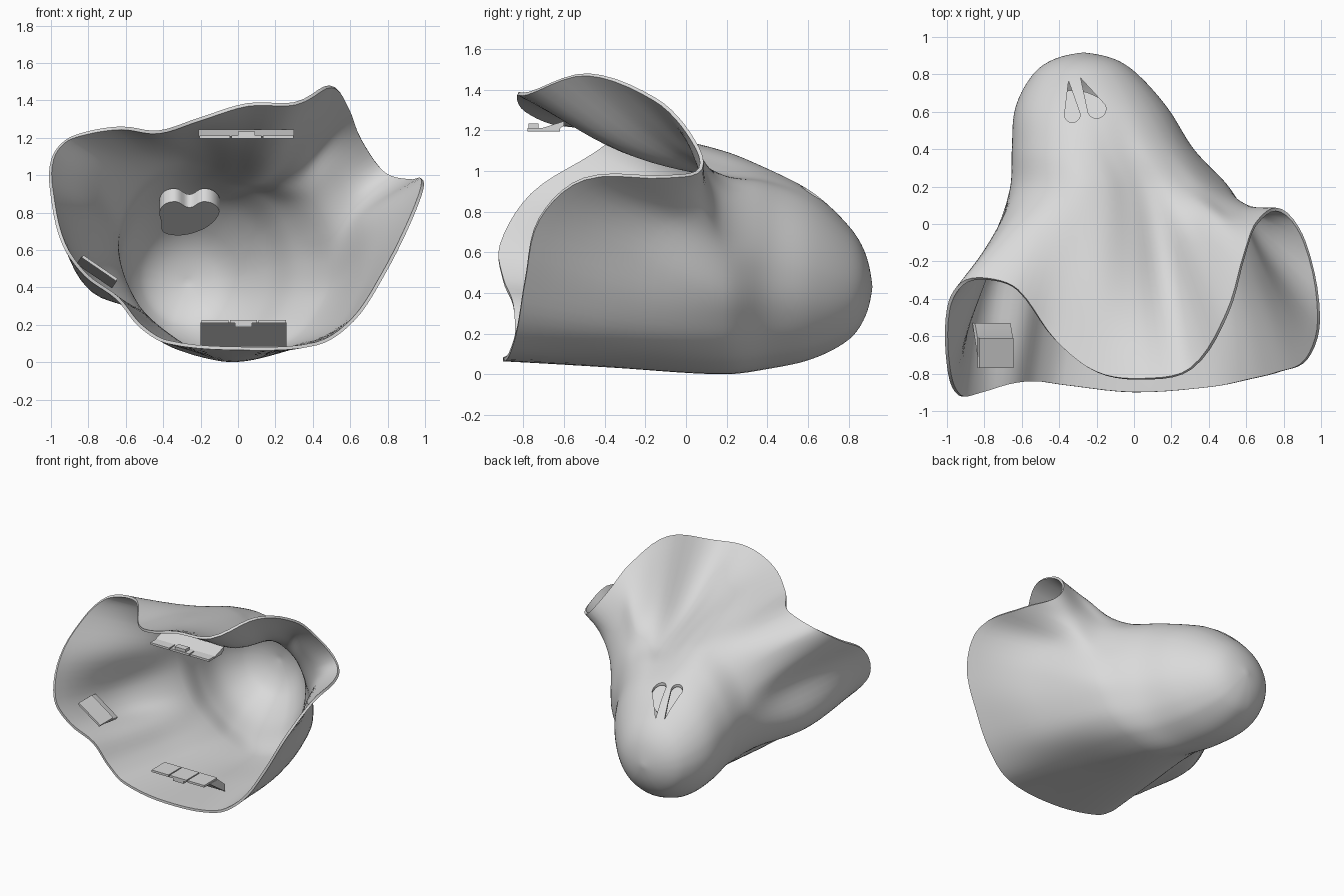
import bpy, bmesh, math
from mathutils import Vector, Matrix
from mathutils.geometry import interpolate_bezier

cube = bpy.data.objects.get("Cube")
if cube:
    bpy.data.objects.remove(cube, do_unlink=True)

grey = bpy.data.materials.new("plain_grey")
grey.use_nodes = True
grey.diffuse_color = (0.7, 0.7, 0.7, 1)
grey.node_tree.nodes["Principled BSDF"].inputs["Base Color"].default_value = (0.7, 0.7, 0.7, 1)


def finish(name, bm, matrix=Matrix()):
    mesh = bpy.data.meshes.new(name)
    bm.to_mesh(mesh)
    bm.free()
    mesh.transform(matrix)
    mesh.materials.append(grey)
    obj = bpy.data.objects.new(name, mesh)
    bpy.context.collection.objects.link(obj)
    return obj


def add_prism(bm, outline, offset):
    """Extrude a closed outline of points along an offset vector."""
    face = bm.faces.new([bm.verts.new(p) for p in outline])
    result = bmesh.ops.extrude_face_region(bm, geom=[face])
    moved = [v for v in result["geom"] if isinstance(v, bmesh.types.BMVert)]
    bmesh.ops.translate(bm, verts=moved, vec=offset)
    bmesh.ops.recalc_face_normals(bm, faces=bm.faces)


def add_box(bm, centre, size):
    matrix = Matrix.Translation(centre) @ Matrix.Diagonal((*size, 1))
    bmesh.ops.create_cube(bm, size=1, matrix=matrix)


def spline(points, steps):
    """Smooth path through points; the first and last only steer the ends."""
    path = []
    for before, start, end, after in zip(points, points[1:], points[2:], points[3:]):
        reach = (end - start).length / 3
        handle_a = start + (end - before).normalized() * reach
        handle_b = end - (after - start).normalized() * reach
        path += interpolate_bezier(start, handle_a, handle_b, end, steps + 1)[:-1]
    return path + [points[-2].copy()]


def closed_spline(points, steps):
    return spline([points[-1]] + points + points[:2], steps)[:-1]


# Wavy open rim, running from the right side over the top and back underneath
rim = [Vector(p) for p in (
    (-1, -.45, 1.08), (-.92, -.31, 1.19), (-.78, -.29, 1.24), (-.62, -.35, 1.26),
    (-.42, -.62, 1.24), (-.2, -.79, 1.31), (.05, -.825, 1.385), (.3, -.77, 1.39),
    (.49, -.48, 1.48), (.59, -.15, 1.36), (.66, .02, 1.19), (.79, .08, 1.01),
    (.92, -.1, .965), (.995, -.5, .955), (.93, -.72, .76), (.78, -.79, .46),
    (.62, -.83, .22), (.42, -.87, .09), (0, -.9, .065), (-.38, -.86, .1),
    (-.53, -.84, .19), (-.65, -.85, .335), (-.82, -.9, .46), (-.94, -.915, .63),
    (-1, -.76, .88))]

# Cross-section where the flared opening meets the rounded snout
neck = [Vector((x, .18, z)) for x, z in (
    (-.64, .8), (-.58, .92), (-.5, 1.01), (-.4, 1.07), (-.28, 1.1),
    (-.15, 1.08), (-.03, 1.02), (.07, .98), (.19, .98), (.29, .95),
    (.38, .89), (.45, .8), (.5, .68), (.52, .55), (.51, .4),
    (.45, .27), (.36, .15), (.22, .06), (-.03, 0), (-.25, .06),
    (-.38, .14), (-.5, .24), (-.59, .37), (-.65, .52), (-.665, .67))]

# Halfway ring, adjusted for the top groove, flared ears and lower bulges
middle = [a.lerp(b, .5) for a, b in zip(rim, neck)]
for stations, shift in (((4, 5), (0, 0, .02)),
                        ((6,), (0, 0, -.03)),
                        ((7,), (0, 0, -.08)),
                        ((8,), (0, 0, -.04)),
                        ((10, 11), (-.02, -.03, 0)),
                        ((12, 13), (-.05, .02, 0)),
                        ((15, 16), (.03, 0, -.02)),
                        ((0, 1, 24), (.03, .01, 0)),
                        ((22, 23), (-.06, .03, -.05))):
    for index in stations:
        middle[index] += Vector(shift)


def snout_ring(y, left, right, low, high, roundness):
    """Refit the neck section into a box, easing it towards an ellipse."""
    ring = []
    for p in neck:
        u = Vector(((p.x + .0725) / .5925, (p.z - .55) / .55))
        u = u.normalized() * (u.length * (1 - roundness) + roundness)
        ring.append(Vector(((left + right) / 2 + u.x * (right - left) / 2, y,
                            (low + high) / 2 + u.y * (high - low) / 2)))
    return ring


rings = [rim, middle, neck,
         snout_ring(.4, -.655, .32, .025, 1.02, .5),
         snout_ring(.62, -.635, .18, .075, .9, .9),
         snout_ring(.8, -.54, .02, .17, .73, 1),
         snout_ring(.88, -.43, -.1, .28, .6, 1)]
rings = [closed_spline(ring, 5) for ring in rings]
tip = Vector((-.27, .917, .43))

# Shell: one path per rim point, from the rim to the snout tip
bm = bmesh.new()
columns = []
for column in zip(*rings):
    first, last = column[0], column[-1]
    lead_in = first * 2 - column[1]
    lead_out = Vector((2 * tip.x - last.x, tip.y, 2 * tip.z - last.z))
    path = spline([lead_in, *column, tip, lead_out], 7)
    columns.append([bm.verts.new(p) for p in path])
for here, there in zip(columns, columns[1:] + columns[:1]):
    for row in range(len(here) - 1):
        bm.faces.new((here[row], there[row], there[row + 1], here[row + 1]))
bmesh.ops.remove_doubles(bm, verts=bm.verts, dist=.0005)
shell = finish("shell", bm)
solid = shell.modifiers.new("wall", "SOLIDIFY")
solid.thickness = .018
solid.offset = -1

# Teardrop nostril slots cut through the top of the snout
bm = bmesh.new()
for point, round_end, radius in (((-.35, .765), (-.33, .585), .042),
                                 ((-.285, .78), (-.2, .615), .05)):
    point, centre = Vector(point), Vector(round_end)
    axis = (point - centre).normalized()
    side = Vector((-axis.y, axis.x))
    outline = [point.to_3d() + Vector((0, 0, .72))]
    for step in range(13):
        angle = math.pi * step / 12
        spot = centre + side * radius * math.cos(angle) - axis * radius * math.sin(angle)
        outline.append(Vector((spot.x, spot.y, .72)))
    add_prism(bm, outline, Vector((0, 0, .5)))
cutter = finish("nostril_cutter", bm)
cutter.hide_render = True
cut = shell.modifiers.new("nostrils", "BOOLEAN")
cut.operation = "DIFFERENCE"
cut.solver = "EXACT"
cut.object = cutter

# Bake the wall and slots so that their edges can be kept sharp
bpy.ops.object.select_all(action="DESELECT")
shell.select_set(True)
bpy.context.view_layer.objects.active = shell
bpy.ops.object.convert(target="MESH")
bpy.data.objects.remove(cutter, do_unlink=True)

# Heart-shaped block hanging under the nostrils
heart = [Vector((x, y, 0)) for x, y in (
    (-.16, .06), (-.13, .13), (-.07, .15), (0, .1), (.07, .15), (.13, .13),
    (.16, .06), (.11, -.05), (.02, -.12), (-.07, -.14), (-.14, -.11), (-.15, -.02))]
bm = bmesh.new()
add_prism(bm, closed_spline(heart, 5), Vector((0, 0, .09)))
slope = Matrix(((1, 0, 0), (0, -.78, .62), (0, .62, .78))).to_4x4()
nose = finish("nostril_block", bm, Matrix.Translation((-.26, .55, .765)) @ slope)
nose.data.flip_normals()


# Mounting brackets: a plate facing inwards on a wedge that meets the shell
def bracket(name, width, reach, drop, segments, location, turn):
    bm = bmesh.new()
    wedge = [Vector((-width / 2, y, z)) for y, z in (
        (-.02, -.012), (.08, -.012), (reach, -drop * .6), (reach, -drop))]
    add_prism(bm, wedge, Vector((width, 0, 0)))
    piece = width / segments
    for i in range(segments):
        x = (i + .5) * piece - width / 2
        add_box(bm, (x, 0, -.008), (piece - .008, .16, .016))
    if segments > 1:
        add_box(bm, (0, -.05, -.025), (.09, .05, .025))
    return finish(name, bm, Matrix.Translation(location) @ Matrix.Rotation(turn, 4, "Y"))


brackets = [
    bracket("top_bracket", .51, .1, .05, 3, (.045, -.7, 1.195), math.pi),
    bracket("bottom_bracket", .46, .17, .14, 3, (.03, -.7, .225), 0),
    bracket("side_bracket", .23, .16, .06, 1, (-.735, -.69, .51), .6)]

# Smooth shading with crisp edges
for obj in (nose, *brackets):
    obj.select_set(True)
bpy.ops.object.shade_smooth_by_angle(angle=math.radians(35))
